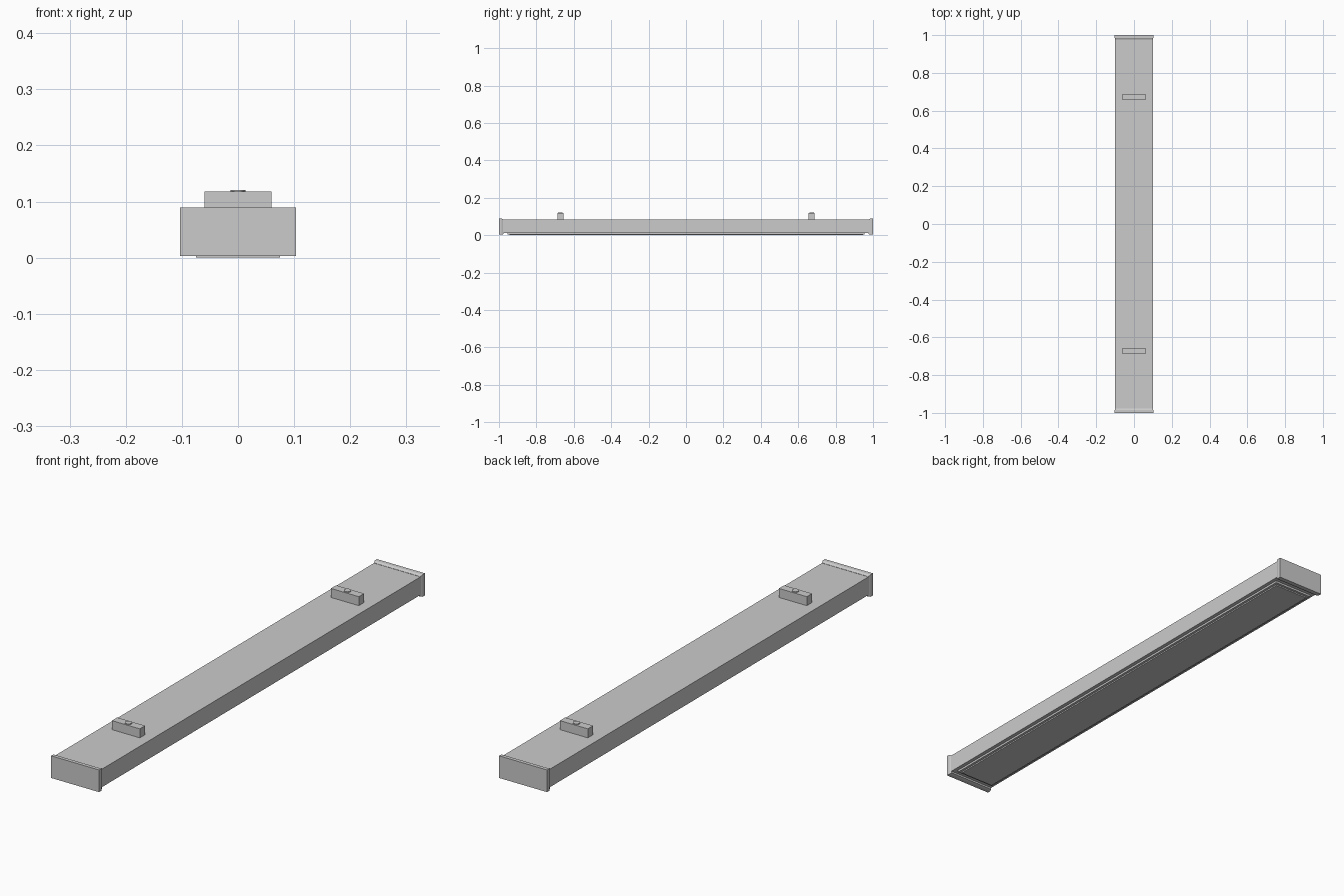
import bpy
import bmesh

cube = bpy.data.objects.get("Cube")
if cube:
    bpy.data.objects.remove(cube, do_unlink=True)

grey = bpy.data.materials.new("light_grey")
grey.use_nodes = True
grey.diffuse_color = (0.6, 0.6, 0.6, 1)
grey.node_tree.nodes["Principled BSDF"].inputs["Base Color"].default_value = (0.6, 0.6, 0.6, 1)


def finish(name, bm):
    bmesh.ops.recalc_face_normals(bm, faces=bm.faces)
    mesh = bpy.data.meshes.new(name)
    bm.to_mesh(mesh)
    bm.free()
    mesh.materials.append(grey)
    obj = bpy.data.objects.new(name, mesh)
    bpy.context.collection.objects.link(obj)
    return obj


def box(name, half_x, y0, y1, z0, z1):
    """Box centred on x, spanning the given y and z ranges."""
    bm = bmesh.new()
    bmesh.ops.create_cube(bm, size=2)
    for v in bm.verts:
        v.co.x *= half_x
        v.co.y = y1 if v.co.y > 0 else y0
        v.co.z = z1 if v.co.z > 0 else z0
    return finish(name, bm)


def end_cap(name, side):
    """Flanged plate that tapers in to meet the housing."""
    bm = bmesh.new()
    rings = []
    for y, half_x, z0, z1 in ((1, 0.103, 0.003, 0.089),
                              (0.986, 0.103, 0.003, 0.089),
                              (0.977, 0.099, 0.006, 0.084)):
        corners = ((-half_x, z0), (half_x, z0), (half_x, z1), (-half_x, z1))
        rings.append([bm.verts.new((x, side * y, z)) for x, z in corners])
    for a, b in zip(rings, rings[1:]):
        for i in range(4):
            j = (i + 1) % 4
            bm.faces.new((a[i], a[j], b[j], b[i]))
    bm.faces.new(rings[0])
    bm.faces.new(rings[-1])
    return finish(name, bm)


# Long housing, with the stepped light panel underneath
box("housing", 0.1, -0.98, 0.98, 0.013, 0.083)
box("panel_frame", 0.085, -0.955, 0.955, 0.005, 0.013)
box("light_panel", 0.075, -0.945, 0.945, 0, 0.005)

# End caps and mounting brackets with a round stud on each
for label, side in (("front", -1), ("back", 1)):
    end_cap(label + "_end_cap", side)
    y = 0.672 * side
    box(label + "_bracket", 0.06, y - 0.016, y + 0.016, 0.083, 0.118)
    bm = bmesh.new()
    bmesh.ops.create_cone(bm, cap_ends=True, segments=24,
                          radius1=0.013, radius2=0.013, depth=0.006)
    bmesh.ops.translate(bm, verts=bm.verts, vec=(0, y, 0.118))
    finish(label + "_stud", bm)
